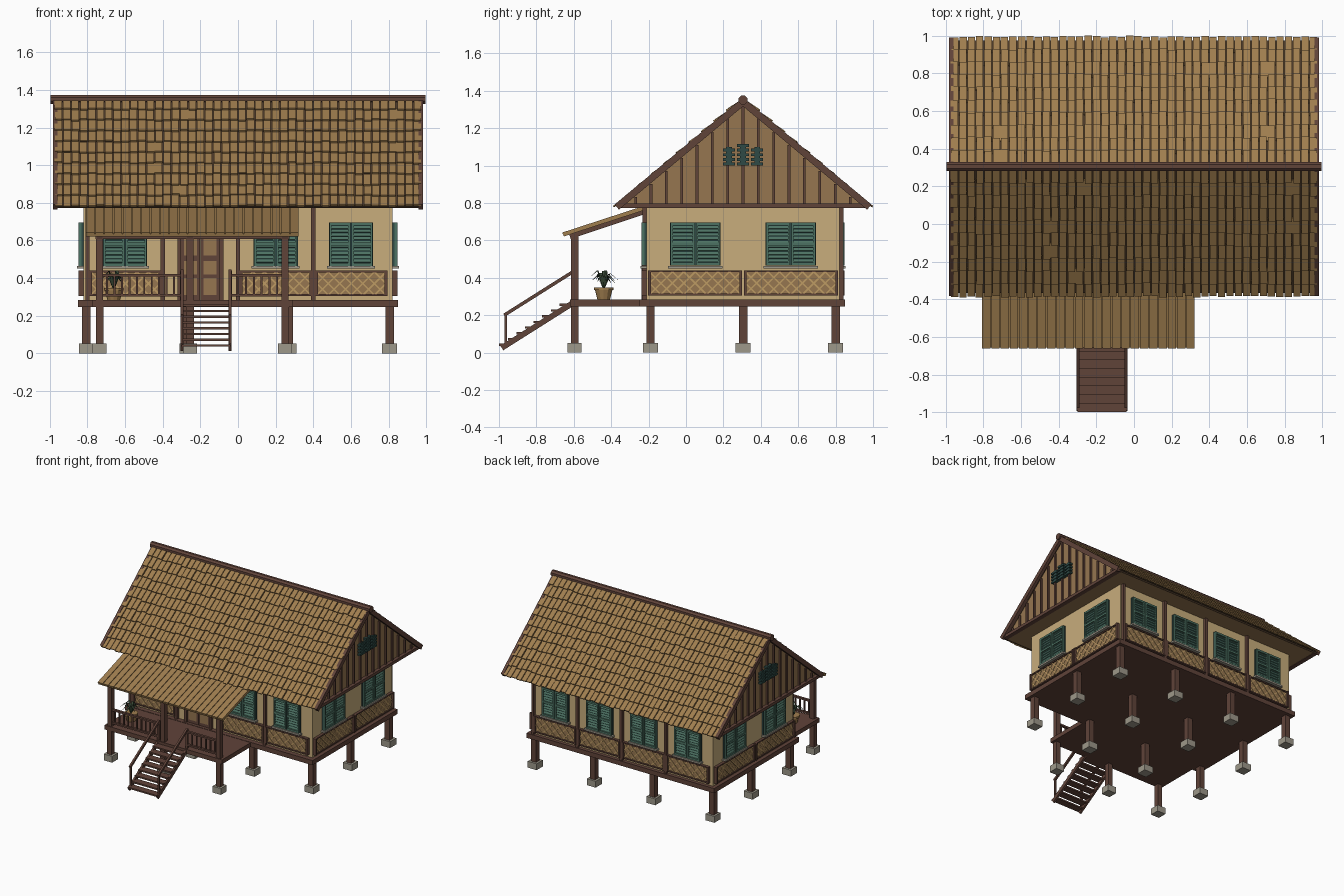
import bpy, bmesh, math, random
from mathutils import Matrix, Vector

random.seed(4)
if "Cube" in bpy.data.objects:
    bpy.data.objects.remove(bpy.data.objects["Cube"])


def material(name, *srgb):
    col = [(v / 255 / 12.92) if v < 11 else ((v / 255 + 0.055) / 1.055) ** 2.4 for v in srgb] + [1]
    m = bpy.data.materials.new(name)
    m.use_nodes = True
    m.diffuse_color = col
    m.node_tree.nodes["Principled BSDF"].inputs["Base Color"].default_value = col
    return m


WOOD = material("brown wood", 96, 67, 57)
WALL = material("cream wall", 200, 173, 124)
TEAL = material("teal shutter", 76, 113, 98)
DEEP = material("deep teal", 46, 74, 70)
TILE = material("tan tile", 160, 126, 79)
PLANK = material("ochre plank", 150, 118, 80)
STRIP = material("pale bamboo", 190, 155, 100)
STONE = material("grey stone", 158, 152, 138)
DARK = material("dark batten", 74, 56, 40)
LEAF = material("dark leaf", 58, 76, 56)

T = Matrix.Translation
I = Matrix.Identity(4)
parts = {}


def mesh(name, mat):
    return parts.setdefault(name, (bmesh.new(), mat))[0]


def box(name, mat, c, s, M=I):
    bmesh.ops.create_cube(mesh(name, mat), size=1, matrix=M @ T(c) @ Matrix.Diagonal((*s, 1)))


def beam(name, mat, p, q, w, t, M=I):
    p, q = M @ Vector(p), M @ Vector(q)
    d = q - p
    R = d.to_track_quat('Y', 'Z').to_matrix().to_4x4()
    box(name, mat, (0, 0, 0), (w, d.length, t), T((p + q) / 2) @ R)


def cone(name, mat, c, r1, r2, h, n=12, M=I):
    bmesh.ops.create_cone(mesh(name, mat), cap_ends=True, segments=n, radius1=r1,
                          radius2=r2, depth=h, matrix=M @ T(c))


MID = 0.305                     # depth of the ridge
FLOOR, EAVE, RIDGE = 0.285, 0.78, 1.35

# Stilts on stone footings
stilts = [(x, y) for x in (-0.805, -0.27, 0.27, 0.805) for y in (-0.19, MID, 0.8)]
porch_x = (-0.735, -0.255, 0.25)
for x, y in stilts + [(x, -0.595) for x in porch_x]:
    r = 0.045 if y > -0.5 else 0.04
    box("stilts", WOOD, (x, y, 0.14), (r, r, 0.24), I)
    box("footings", STONE, (x, y, 0.026), (r + 0.035, r + 0.035, 0.052))

# Floors and house body
box("house_floor", WOOD, (0, 0.3, 0.266), (1.7, 1.1, 0.038))
box("porch_floor", WOOD, (-0.2425, -0.42, 0.265), (1.065, 0.4, 0.035))
box("walls", WALL, (0, MID, 0.53), (1.64, 1.03, 0.51))


def window(u, w, M):
    z0, z1, m = 0.465, 0.695, 0.012
    box("window_sills", STONE, (u, -0.017, 0.457), (w + 0.02, 0.034, 0.014), M)
    box("shutter_backs", DEEP, (u, -0.006, (z0 + z1) / 2), (w, 0.012, z1 - z0), M)
    for s in (-1, 1):
        c, lw = u + s * w / 4, w / 2 - 0.006
        for e in (-1, 1):
            box("shutter_frames", TEAL, (c + e * (lw - m) / 2, -0.014, (z0 + z1) / 2),
                (m, 0.026, z1 - z0), M)
        for z in (z0 + 0.008, (z0 + z1) / 2, z1 - 0.008):
            box("shutter_frames", TEAL, (c, -0.014, z), (lw - 0.002, 0.024, 0.016), M)
        for k in range(10):
            z = z0 + 0.026 + k * 0.0198
            box("shutter_slats", TEAL, (0, 0, 0), (lw - 0.015, 0.004, 0.015),
                M @ T((c, -0.016, z)) @ Matrix.Rotation(-0.5, 4, 'X'))


def lattice(a, b, M):
    z0, z1, m = 0.31, 0.435, 0.01
    h, n = z1 - z0, round((b - a) / 0.062)
    box("lattice_panels", PLANK, ((a + b) / 2, -0.006, (z0 + z1) / 2), (b - a, 0.012, h), M)
    for z in (z0, z1):
        box("lattice_rims", WOOD, ((a + b) / 2, -0.01, z), (b - a, 0.024, m), M)
    for u in (a, b):
        box("lattice_rims", WOOD, (u, -0.014, (z0 + z1) / 2), (0.014, 0.028, h + m), M)
    # Crossing strips, clipped to the panel
    step = (b - a) / n
    for k in range(-int(h / step) - 1, n + 1):
        lo = a + k * step
        t0, t1 = max(0, a - lo), min(h, b - lo)
        if t1 - t0 > 0.01:
            for flip in (False, True):
                ends = [(a + b - lo - t if flip else lo + t, -0.013 - 0.002 * flip, z0 + t)
                        for t in (t0, t1)]
                beam("lattice_strips", STRIP, *ends, 0.004, 0.008, M)


# Wall trim: each wall works in its own frame, facing local -y
for turn in range(4):
    side = turn % 2
    M = T((0, MID, 0)) @ Matrix.Rotation(turn * math.pi / 2, 4, 'Z') @ T((0, -0.82 if side else -0.515, 0))
    if side:
        for s in (-1, 1):
            window(s * 0.255, 0.27, M)
            lattice(*sorted((s * 0.012, s * 0.5)), M)
        continue
    for u in (-0.8, -0.4, 0, 0.4):
        box("wall_posts", WOOD, (u, -0.008, 0.53), (0.022, 0.03, 0.49), M)
        if turn == 0 and u == -0.4:
            continue
        window(u + 0.2, 0.235, M)
        lattice(u + 0.018, u + 0.386, M)

# Front door
FRONT = T((-0.2, MID - 0.515, 0))
for s in (-1, 1):
    box("door_frame", WOOD, (s * 0.112, -0.012, 0.475), (0.02, 0.03, 0.38), FRONT)
    box("door_leaves", WOOD, (s * 0.052, -0.006, 0.475), (0.1, 0.016, 0.38), FRONT)
    for z, h in ((0.355, 0.09), (0.455, 0.07), (0.575, 0.11)):
        box("door_panels", PLANK, (s * 0.052, -0.015, z), (0.07, 0.006, h), FRONT)
box("door_frame", WOOD, (0, -0.012, 0.67), (0.244, 0.03, 0.02), FRONT)

# Gable block under the roof, with a flat soffit
bm = mesh("gables", PLANK)
ring = [[bm.verts.new((x, MID + y, z)) for y, z in ((-0.665, EAVE - 0.005), (0.665, EAVE - 0.005), (0, RIDGE - 0.015))]
        for x in (-0.945, 0.945)]
bm.faces.new(ring[0])
bm.faces.new(ring[1])
for i in range(3):
    j = (i + 1) % 3
    bm.faces.new((ring[0][i], ring[0][j], ring[1][j], ring[1][i]))

# Gable battens, vents and edge boards
SLOPE = math.atan2(RIDGE - EAVE, 0.67)
LENGTH = math.hypot(RIDGE - EAVE, 0.67)
for s in (-1, 1):
    for k in range(-7, 8):
        y = k * 0.082
        top = RIDGE - 0.03 - abs(y) * math.tan(SLOPE)
        box("gable_battens", WOOD, (s * 0.948, MID + y, (top + EAVE) / 2), (0.02, 0.014, top - EAVE))
    box("gable_sills", WOOD, (s * 0.955, MID, EAVE + 0.004), (0.035, 1.32, 0.024))
    for col in (-1, 0, 1):
        for row in range(5 if col == 0 else 4):
            box("gable_vents", DEEP, (s * 0.957, MID + col * 0.075, 1.008 + row * 0.025),
                (0.025, 0.066, 0.015))
        box("gable_vents", DEEP, (s * 0.953, MID + col * 0.075, 1.05), (0.022, 0.03, 0.1))
    for e in (-1, 1):
        beam("edge_boards", WOOD, (s * 0.97, MID + e * 0.675, EAVE - 0.002),
             (s * 0.97, MID, RIDGE - 0.01), 0.024, 0.036)

# Tiled roof, both slopes
ROWS, COLS = 10, 44
pitch, wide = LENGTH / ROWS, 1.95 / COLS
for turn in (0, math.pi):
    M = T((0, MID, RIDGE)) @ Matrix.Rotation(turn, 4, 'Z') @ Matrix.Rotation(SLOPE, 4, 'X')
    box("roof_sheathing", DARK, (0, -LENGTH / 2, -0.005), (1.93, LENGTH, 0.012), M)
    for r in range(ROWS):
        for c in range(COLS):
            x = (c + 0.5 - COLS / 2) * wide + random.uniform(-0.002, 0.002)
            P = M @ T((x, -(r + 0.5) * pitch - random.uniform(0, 0.012), 0.009))
            box("roof_tiles", TILE, (0, 0, 0), (wide * 0.88, pitch + 0.012, 0.009),
                P @ Matrix.Rotation(-0.12, 4, 'X'))
cone("ridge_cap", WOOD, (0, 0, 0), 0.026, 0.026, 1.99, 8,
     T((0, MID, RIDGE)) @ Matrix.Rotation(math.pi / 2, 4, 'Y') @ Matrix.Rotation(math.pi / 8, 4, 'Z'))

# Porch posts and lean-to roof
for x in porch_x:
    box("porch_posts", WOOD, (x, -0.595, 0.455), (0.038, 0.038, 0.35))
    beam("porch_rafters", WOOD, (x, -0.62, 0.62), (x, -0.21, 0.757), 0.03, 0.025)
box("porch_beam", WOOD, (-0.2425, -0.595, 0.622), (1.03, 0.034, 0.026))
beam("porch_roof_base", TILE, (-0.2425, -0.655, 0.628), (-0.2425, -0.2, 0.776), 1.13, 0.014)
for k in range(23):
    x = -0.81 + (k + 0.5) * 1.135 / 23
    beam("porch_roof_planks", TILE, (x, -0.66, 0.636), (x, -0.2, 0.786), 0.0445, 0.012)

# Porch railing
for a, b in ((-0.735, -0.3), (-0.04, 0.25)):
    for z in (0.31, 0.415):
        box("porch_rails", WOOD, ((a + b) / 2, -0.595, z), (b - a, 0.02, 0.014))
    n = round((b - a) / 0.04)
    for k in range(1, n):
        box("balusters", WOOD, (a + (b - a) * k / n, -0.595, 0.36), (0.01, 0.01, 0.1))

# Stairs with handrails
for x in (-0.298, -0.042):
    beam("stringers", WOOD, (x, -0.985, 0.025), (x, -0.61, 0.262), 0.016, 0.03)
    beam("handrails", WOOD, (x, -0.972, 0.2), (x, -0.595, 0.438), 0.016, 0.018)
    box("stair_posts", WOOD, (x, -0.963, 0.117), (0.014, 0.014, 0.18))
    box("stair_posts", WOOD, (x, -0.6, 0.36), (0.018, 0.018, 0.16))
for k in range(8):
    box("treads", WOOD, (-0.17, -0.97 + k * 0.046, 0.042 + k * 0.0305), (0.262, 0.058, 0.012))

# Potted plant
POT = T((-0.66, -0.44, FLOOR))
cone("plant_pot", TILE, (0, 0, 0.026), 0.034, 0.047, 0.052, 12, POT)
cone("plant_pot", TILE, (0, 0, 0.056), 0.053, 0.053, 0.014, 12, POT)
bm = mesh("plant_leaves", LEAF)
for k in range(13):
    reach, high = random.uniform(0.05, 0.085), random.uniform(0.12, 0.165)
    L = POT @ Matrix.Rotation(k * 2.4, 4, 'Z')
    spine = ((0.004, 0.06, 0.005), (reach * 0.45, high, 0.009), (reach, high - 0.035, 0.001))
    pairs = [[bm.verts.new(L @ Vector((r, e * w, z))) for e in (-1, 1)] for r, z, w in spine]
    for (a, b), (c, d) in zip(pairs, pairs[1:]):
        bm.faces.new((a, b, d, c))

# Turn each collected mesh into an object
for name, (bm, mat) in parts.items():
    bmesh.ops.recalc_face_normals(bm, faces=bm.faces)
    data = bpy.data.meshes.new(name)
    bm.to_mesh(data)
    bm.free()
    data.materials.append(mat)
    bpy.context.collection.objects.link(bpy.data.objects.new(name, data))
